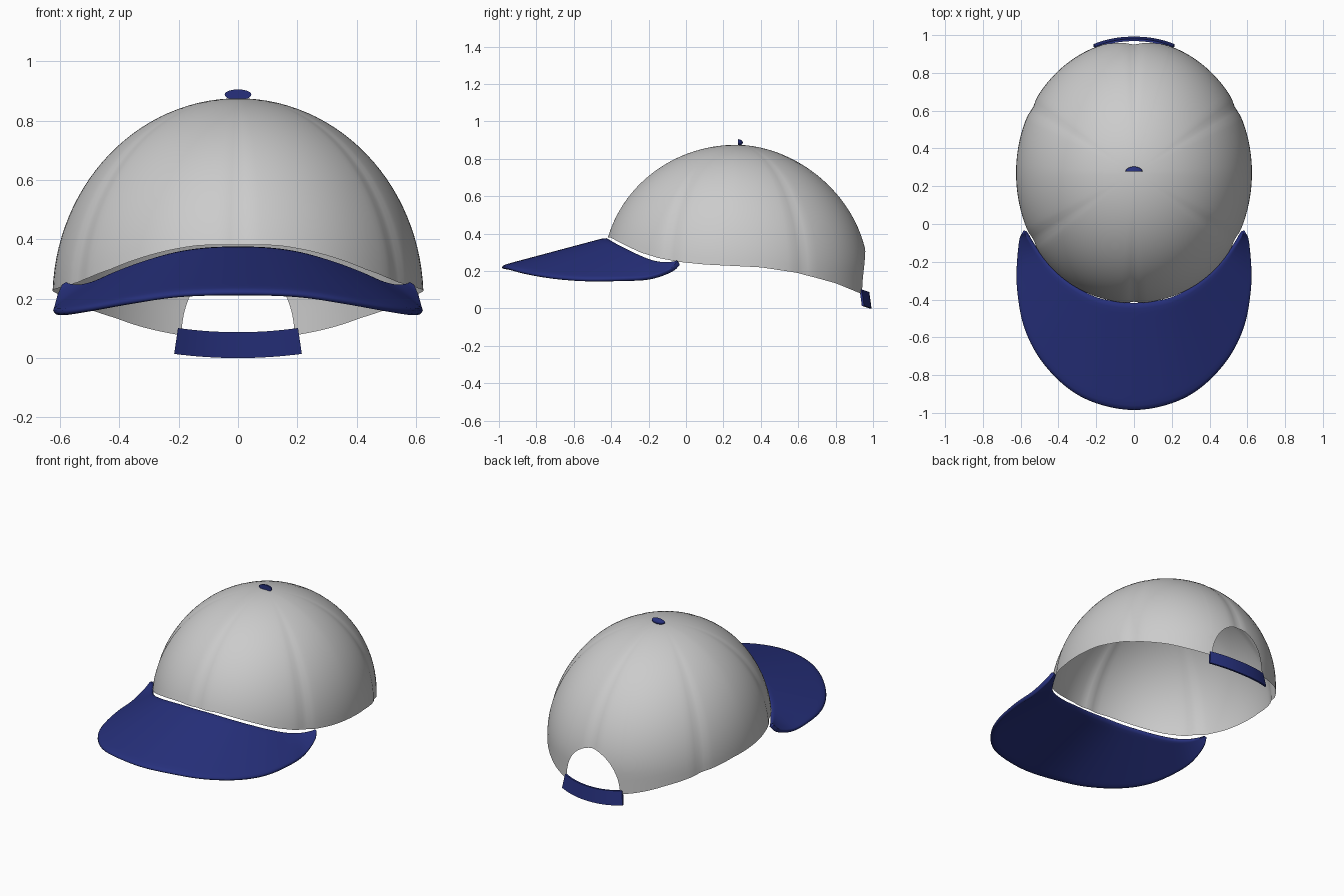
import bpy, bmesh, math
from mathutils import Vector

if "Cube" in bpy.data.objects:
    bpy.data.objects.remove(bpy.data.objects["Cube"])


def material(name, rgb):
    m = bpy.data.materials.new(name)
    m.diffuse_color = (*rgb, 1)
    m.use_nodes = True
    m.node_tree.nodes["Principled BSDF"].inputs["Base Color"].default_value = m.diffuse_color
    return m


GREY = material("light grey cloth", (0.60, 0.60, 0.60))
BLUE = material("navy blue", (0.020, 0.030, 0.205))


def make(name, bm, mat, angle=50):
    mesh = bpy.data.meshes.new(name)
    bmesh.ops.recalc_face_normals(bm, faces=bm.faces)
    bm.to_mesh(mesh)
    bm.free()
    ob = bpy.data.objects.new(name, mesh)
    bpy.context.collection.objects.link(ob)
    mesh.materials.append(mat)
    bpy.context.view_layer.objects.active = ob
    ob.select_set(True)
    bpy.ops.object.shade_smooth_by_angle(angle=math.radians(angle))
    ob.select_set(False)
    return ob


def grid(bm, rows, closed=False):
    """Skin a list of equally long point rows with quads."""
    vs = [[bm.verts.new(p) for p in row] for row in rows]
    n = len(vs[0])
    for a, b in zip(vs, vs[1:]):
        for i in range(n if closed else n - 1):
            j = (i + 1) % n
            bm.faces.new((a[i], a[j], b[j], b[i]))
    return vs


def lerp_table(table, x):
    for (x0, y0), (x1, y1) in zip(table, table[1:]):
        if x <= x1:
            return y0 + (y1 - y0) * max(0, (x - x0) / (x1 - x0))
    return table[-1][1]


def spline(points, steps):
    """Catmull-Rom through a half curve, mirrored in x at its first point."""
    pts = [Vector(p) for p in points]
    mirror = Vector((-pts[1].x, pts[1].y, pts[1].z))
    ext = [mirror] + pts + [2 * pts[-1] - pts[-2]]
    half = []
    for k in range(1, len(ext) - 2):
        a, b, c, d = ext[k - 1:k + 3]
        for s in range(steps):
            t = s / steps
            half.append(0.5 * (2 * b + (c - a) * t + (2 * a - 5 * b + 4 * c - d) * t * t
                               + (3 * b - a - 3 * c + d) * t ** 3))
    half.append(pts[-1])
    return [Vector((-p.x, p.y, p.z)) for p in half[:0:-1]] + half


# Crown: six-panel dome with a sloping rim and an arched opening at the back
CY, Z0, TOP = 0.27, 0.20, 0.875
H = TOP - Z0
RIM = [(-0.43, 0.38), (-0.33, 0.335), (-0.25, 0.30), (-0.15, 0.27), (-0.05, 0.25),
       (0.1, 0.235), (0.4, 0.22), (0.6, 0.19), (0.8, 0.135), (0.97, 0.065)]
ARCH_W, ARCH_H = 0.19, 0.26
arch_angle = math.asin(ARCH_W / 0.625)

angles = [arch_angle * math.sin(math.pi * (i / 24 - 0.5)) for i in range(25)]
SIDE = 132
angles += [arch_angle + (2 * math.pi - 2 * arch_angle) * i / SIDE for i in range(1, SIDE)]


def crown_column(th, rows=28):
    s, c = math.sin(th), math.cos(th)
    ry = 0.705 if c > 0 else 0.716
    rim = lerp_table(RIM, CY + ry * c)
    x = 0.625 * s
    if c > 0 and abs(x) < ARCH_W:
        rim += ARCH_H * math.sqrt(max(0, 1 - (x / ARCH_W) ** 2))
    p = 2 - 0.13 * max(0, c)
    if rim > Z0:
        tmax = math.acos(((rim - Z0) / H) ** (p / 2))
    else:
        tmax = math.pi / 2 + (Z0 - rim) / H
    # shallow groove along each panel seam
    d = (th + math.pi / 6) % (math.pi / 3) - math.pi / 6
    groove = 0.013 * math.exp(-(d / 0.05) ** 2)
    col = []
    for k in range(1, rows + 1):
        t = tmax * k / rows
        if t < math.pi / 2:
            r, z = math.sin(t) ** (2 / p), Z0 + H * math.cos(t) ** (2 / p)
        else:
            r, z = 1, Z0 - (t - math.pi / 2) * H
        r *= 1 - groove * min(1, k / 10)
        col.append((x * r, CY + ry * c * r, z))
    return col


bm = bmesh.new()
columns = [crown_column(th) for th in angles]
rings = grid(bm, list(zip(*columns)), closed=True)
apex = bm.verts.new((0, CY, TOP))
for a, b in zip(rings[0], rings[0][1:] + rings[0][:1]):
    bm.faces.new((apex, a, b))
make("crown", bm, GREY)

# Brim: curved sheet between the crown edge and the outer edge
inner = spline([(0, -.415, .37), (.1, -.407, .367), (.2, -.385, .353), (.3, -.335, .325),
                (.4, -.26, .287), (.47, -.185, .255), (.52, -.12, .242),
                (.555, -.07, .243), (.575, -.04, .248)], 4)
outer = spline([(0, -.988, .217), (.2, -.952, .211), (.36, -.865, .188), (.5, -.715, .163),
                (.585, -.54, .150), (.618, -.34, .152), (.616, -.2, .160),
                (.603, -.08, .202), (.587, -.038, .245)], 4)
bm = bmesh.new()
grid(bm, [[a.lerp(b, v / 10) for a, b in zip(inner, outer)] for v in range(11)])
brim = make("brim", bm, BLUE)
mod = brim.modifiers.new("thickness", 'SOLIDIFY')
mod.thickness, mod.offset = 0.025, 0
mod = brim.modifiers.new("rounding", 'SUBSURF')
mod.levels = mod.render_levels = 1

# Back strap: bowed band closing the opening
bm = bmesh.new()
rows = []
for i in range(17):
    u = i / 8 - 1
    x, y = 0.215 * u, 0.992 - 0.04 * abs(u) ** 2.2
    lift = 0.014 * u * u
    rows.append([(x, y, lift), (x * 0.94, y - 0.012, 0.087 + lift),
                 (x * 0.94, y - 0.024, 0.087 + lift), (x, y - 0.012, lift)])
vs = grid(bm, rows, closed=True)
bm.faces.new(vs[0])
bm.faces.new(vs[-1])
make("back_strap", bm, BLUE, 40)

# Top button: half of a flattened dome
bm = bmesh.new()
bmesh.ops.create_uvsphere(bm, u_segments=24, v_segments=12, radius=1)
cut = bmesh.ops.bisect_plane(bm, geom=bm.verts[:] + bm.edges[:] + bm.faces[:],
                             plane_co=(0, 0, 0), plane_no=(0, -1, 0), clear_outer=True)
bmesh.ops.holes_fill(bm, edges=[e for e in bm.edges if e.is_boundary])
for v in bm.verts:
    v.co = (v.co.x * 0.045, 0.277 + v.co.y * 0.027, 0.887 + v.co.z * 0.018)
make("top_button", bm, BLUE)
